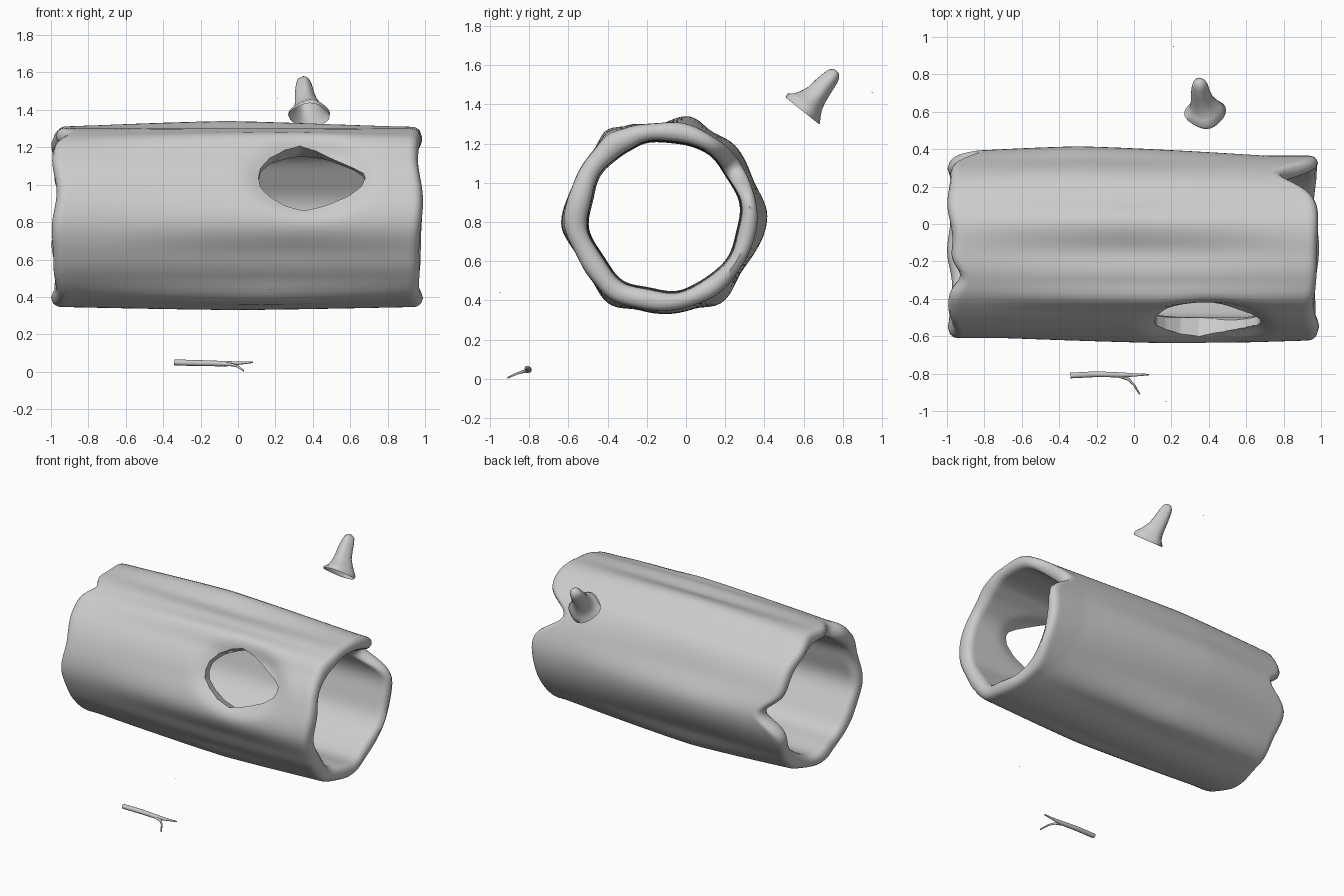
import bpy, bmesh, math
from mathutils import Vector

if "Cube" in bpy.data.objects:
    bpy.data.objects.remove(bpy.data.objects["Cube"])

CY, CZ = -0.11, 0.83          # log axis
HOLE_X, HOLE_A = 0.39, math.radians(153)


def make(name, bm, angle=40):
    bmesh.ops.recalc_face_normals(bm, faces=bm.faces[:])
    me = bpy.data.meshes.new(name)
    bm.to_mesh(me)
    bm.free()
    ob = bpy.data.objects.new(name, me)
    bpy.context.collection.objects.link(ob)
    smooth(ob, angle)
    return ob


def smooth(ob, angle):
    bpy.ops.object.select_all(action='DESELECT')
    ob.select_set(True)
    bpy.context.view_layer.objects.active = ob
    bpy.ops.object.shade_smooth_by_angle(angle=math.radians(angle))


def adiff(a, b):
    return (a - b + math.pi) % (2 * math.pi) - math.pi


def gauss(a, deg, width):
    return math.exp(-(adiff(a, math.radians(deg)) / width) ** 2)


# Bark cross-section: (angle in degrees, outer radius)
BARK = [(0, .525), (22, .49), (46, .51), (60, .495), (75, .525), (95, .468), (112, .50),
        (124, .53), (138, .495), (160, .495), (184, .53), (205, .49), (220, .495),
        (238, .53), (255, .497), (272, .50), (288, .497), (303, .53), (325, .485), (360, .525)]


def bark(a):
    d = math.degrees(a) % 360
    for (a0, r0), (a1, r1) in zip(BARK, BARK[1:]):
        if d <= a1:
            t = (d - a0) / (a1 - a0)
            return r0 + (r1 - r0) * t * t * (3 - 2 * t)


def log_point(a, t, side):
    # ragged ends with notches
    x0 = (-0.985 + .010 * math.sin(5 * a) + .005 * math.sin(9 * a + 1)
          + .12 * gauss(a, 3, .2) + .06 * gauss(a, 112, .16))
    x1 = .975 + .010 * math.sin(4 * a + 2) + .005 * math.sin(7 * a) - .17 * gauss(a, 34, .24)
    x = x0 + (x1 - x0) * t
    e = min(x - x0, x1 - x)
    rim = math.sqrt(max(0, 1 - (1 - min(e / .05, 1)) ** 2))
    # ridges fade into a rounder section towards the ends
    w = .8 * min(1, abs(x + .3 * math.cos(a))) ** 1.3
    ro = bark(a) * (1 - w) + (.478 - .015 * math.cos(a)) * w
    ri = .379 + .15 * (bark(a) - .5) + .007 * math.sin(8 * a) + .012 * x * x
    # wall thins towards the knot hole
    d = math.hypot((x - HOLE_X) / .285, adiff(a, HOLE_A) / .40)
    f = math.exp(-(max(0, d - .85) / .28) ** 2)
    ro, ri = ro - .045 * f, ri + .035 * f
    r = (ro + ri) / 2 + side * rim * (ro - ri) / 2
    return x, CY + r * math.cos(a), CZ + r * math.sin(a)


# Hollow log: rings run out along the bark and back along the inside
bm = bmesh.new()
N, M = 120, 64
ts = [(0.5 - 0.5 * math.cos(math.pi * i / M)) * .7 + .3 * i / M for i in range(M + 1)]
stations = [(t, 1) for t in ts] + [(t, -1) for t in reversed(ts[1:-1])]
rings = [[bm.verts.new(log_point(2 * math.pi * j / N, t, s)) for j in range(N)] for t, s in stations]
for i in range(len(rings)):
    A, B = rings[i], rings[(i + 1) % len(rings)]
    for j in range(N):
        k = (j + 1) % N
        bm.faces.new((A[j], A[k], B[k], B[j]))
hollow_log = make("hollow_log", bm, 50)

# Knot hole cutter: outline pushed through the wall along the radius
outline = [(.11, 1.02), (.12, 1.07), (.17, 1.125), (.25, 1.165), (.33, 1.185), (.42, 1.165), (.52, 1.12),
           (.62, 1.075), (.67, 1.045), (.68, 1.02), (.66, .98), (.59, .935), (.47, .89),
           (.35, .86), (.25, .885), (.17, .93), (.12, .975)]
n = Vector((0, math.cos(HOLE_A), math.sin(HOLE_A)))
tan = Vector((0, math.sin(HOLE_A), -math.cos(HOLE_A)))
bm = bmesh.new()
loops = []
for r in (.2, .8):
    c = Vector((0, CY, CZ)) + n * r
    loops.append([bm.verts.new(c + Vector((x, 0, 0)) + tan * (z - 1.023) * 1.2) for x, z in outline])
for i in range(len(outline)):
    k = (i + 1) % len(outline)
    bm.faces.new((loops[0][i], loops[0][k], loops[1][k], loops[1][i]))
for lp in loops:
    bm.faces.new(lp)
cutter = make("knot_hole_cutter", bm)
cutter.hide_render = True
mod = hollow_log.modifiers.new("knot_hole", 'BOOLEAN')
mod.object, mod.operation, mod.solver = cutter, 'DIFFERENCE', 'EXACT'
bpy.context.view_layer.objects.active = hollow_log
bpy.ops.object.modifier_apply(modifier=mod.name)
bpy.data.objects.remove(cutter)
smooth(hollow_log, 45)


def tube(bm, path, sides, wobble=0.0, cap_start=True):
    """Sweep circles along path points (x, y, z, radius) and cap the ends."""
    pts = [Vector(p[:3]) for p in path]
    prev = None
    for i, p in enumerate(path):
        d = (pts[min(i + 1, len(pts) - 1)] - pts[max(i - 1, 0)]).normalized()
        u = Vector((1, 0, 0)) - d * d.x if abs(d.x) < .6 else Vector((0, 0, 1)) - d * d.z
        if prev:
            u = prev[1] - d * prev[1].dot(d)
        u.normalize()
        v = d.cross(u)
        ring = []
        for j in range(sides):
            a = 2 * math.pi * j / sides
            r = p[3] * (1 + wobble * math.sin(4 * a + 1))
            ring.append(bm.verts.new(pts[i] + u * r * math.cos(a) + v * r * math.sin(a)))
        if prev:
            for j in range(sides):
                k = (j + 1) % sides
                bm.faces.new((prev[0][j], prev[0][k], ring[k], ring[j]))
        elif cap_start:
            bm.faces.new(ring)
        prev = (ring, u)
    bm.faces.new(prev[0])


# Branch stub floating behind the log, open and flared at its base
bm = bmesh.new()
tube(bm, [(.38, .593, 1.368, .105), (.38, .601, 1.378, .108), (.377, .62, 1.397, .086), (.372, .637, 1.418, .071),
          (.363, .665, 1.448, .057), (.355, .703, 1.495, .049), (.352, .738, 1.535, .041),
          (.35, .757, 1.556, .033), (.35, .768, 1.567, .018), (.35, .771, 1.570, .005)], 24, .05, False)
make("branch_stub", bm, 60)

# Forked twig on the ground
bm = bmesh.new()
tube(bm, [(-.34, -.81, .05, .016), (-.2, -.803, .046, .016), (-.06, -.807, .043, .014),
          (0, -.807, .046, .009), (.08, -.805, .051, .004)], 10)
tube(bm, [(-.08, -.812, .042, .010), (-.03, -.83, .037, .008), (0, -.86, .028, .006),
          (.03, -.91, .005, .004)], 8)
make("twig", bm, 50)

# Tiny specks of debris
for i, p in enumerate([(.21, .95, 1.46), (.17, -.95, .44)]):
    bm = bmesh.new()
    bmesh.ops.create_icosphere(bm, subdivisions=1, radius=.003)
    bmesh.ops.translate(bm, verts=bm.verts[:], vec=p)
    make(f"debris_speck_{i + 1}", bm)
